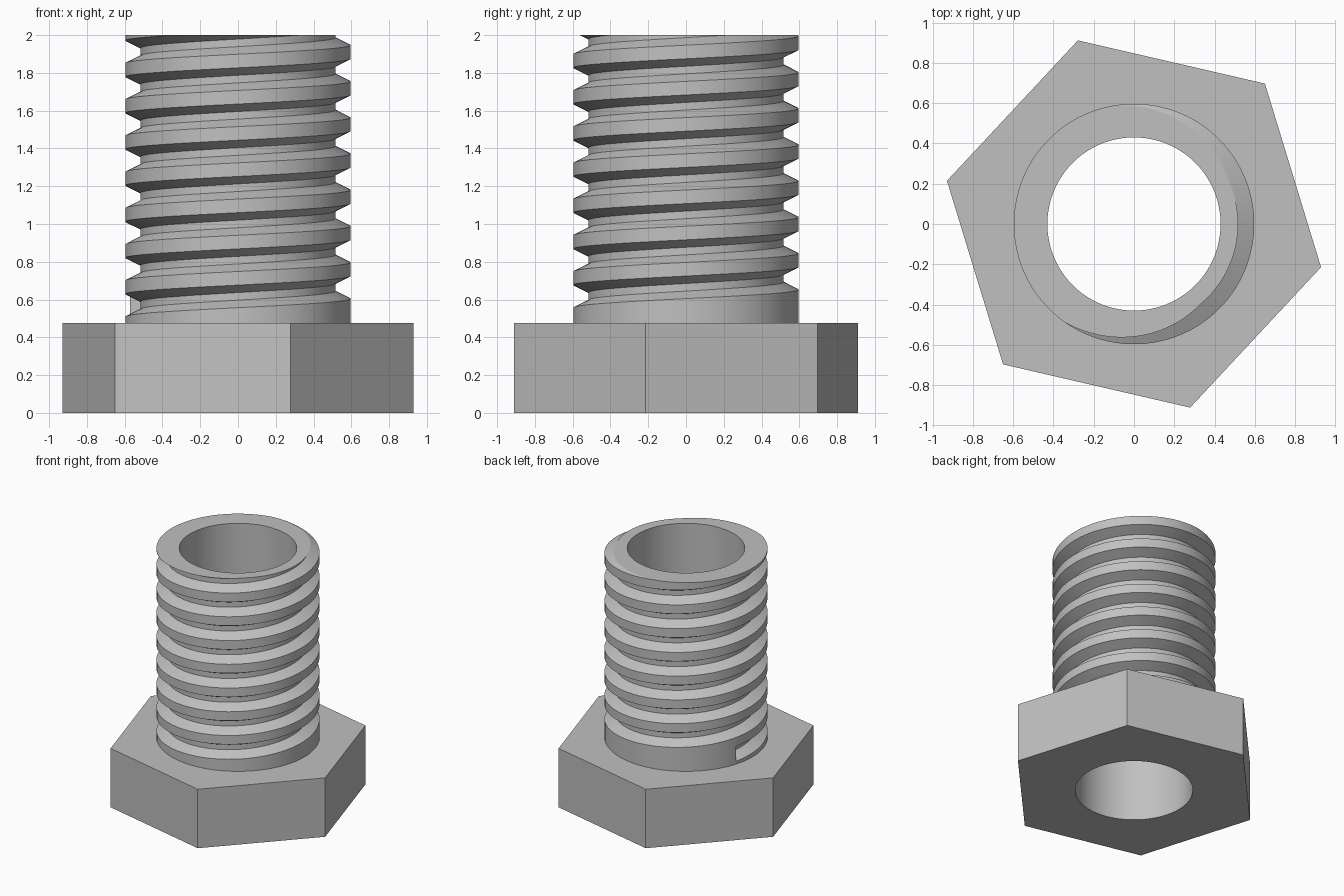
import bpy, bmesh, math
from mathutils import Vector

if "Cube" in bpy.data.objects:
    bpy.data.objects.remove(bpy.data.objects["Cube"])

HEAD_TOP, TOP = 0.476, 2.0
BORE, ROOT, CREST = 0.43, 0.517, 0.597
HEX_R, HEX_TURN = 0.953, math.radians(-13)
PITCH, SEG, TURNS = 0.1917, 96, 9
START = math.radians(163)          # where the thread groove begins
CREST_TOP_START = 0.500            # height of the crest's upper edge there

steel = bpy.data.materials.new("steel grey")
steel.diffuse_color = (0.53, 0.53, 0.53, 1)
steel.use_nodes = True
steel.node_tree.nodes["Principled BSDF"].inputs["Base Color"].default_value = steel.diffuse_color


def polar(r, a, z):
    return (r * math.cos(a), r * math.sin(a), z)


def ring(bm, r, z, n, turn=0.0):
    """Closed loop of vertices; returns vertices and edges."""
    vs = [bm.verts.new(polar(r, turn + 2 * math.pi * i / n, z)) for i in range(n)]
    return vs, [bm.edges.new((vs[i], vs[(i + 1) % n])) for i in range(n)]


def wall(bm, low, high, inward=False):
    n = len(low)
    for i in range(n):
        j = (i + 1) % n
        quad = [low[i], low[j], high[j], high[i]]
        bm.faces.new(quad[::-1] if inward else quad)


def cap(bm, edges, up):
    """Fill the area between two loops, facing up or down."""
    res = bmesh.ops.triangle_fill(bm, edges=edges, use_beauty=True, normal=(0, 0, up))
    for f in res["geom"]:
        if isinstance(f, bmesh.types.BMFace):
            f.normal_update()
            if f.normal.z * up < 0:
                f.normal_flip()


def finish(bm, name):
    me = bpy.data.meshes.new(name)
    bm.to_mesh(me)
    bm.free()
    ob = bpy.data.objects.new(name, me)
    me.materials.append(steel)
    bpy.context.collection.objects.link(ob)
    bpy.ops.object.select_all(action="DESELECT")
    ob.select_set(True)
    bpy.context.view_layer.objects.active = ob
    bpy.ops.object.shade_smooth_by_angle(angle=math.radians(20))


# Hexagonal head with openings for the bore and the shank
bm = bmesh.new()
low, low_e = ring(bm, HEX_R, 0, 6, HEX_TURN)
high, high_e = ring(bm, HEX_R, HEAD_TOP, 6, HEX_TURN)
hole_e = ring(bm, BORE, 0, SEG, START)[1]
seat_e = ring(bm, CREST, HEAD_TOP, SEG, START)[1]
wall(bm, low, high)
cap(bm, low_e + hole_e, -1)
cap(bm, high_e + seat_e, 1)
finish(bm, "hex_head")

# Threaded shank: crest, upper flank, root and lower flank swept up a helix
bm = bmesh.new()
profile = [(CREST, -0.072), (CREST, 0), (ROOT, 0.04), (ROOT, 0.08)]
count = SEG * TURNS
cols = []
for i in range(count + 1):
    a = START + 2 * math.pi * i / SEG
    z = CREST_TOP_START + PITCH * i / SEG
    cols.append([bm.verts.new(polar(r, a, z + dz)) for r, dz in profile])
collar = [bm.verts.new(polar(CREST, START + 2 * math.pi * i / SEG, HEAD_TOP))
          for i in range(SEG + 1)]
for i in range(count):
    a, b = cols[i], cols[i + 1]
    # first turn: the crest runs down to the head as a plain collar
    lo = (collar[i], collar[i + 1]) if i < SEG else (a[0], b[0])
    bm.faces.new((lo[0], lo[1], b[1], a[1]))
    if i + 1 + SEG <= count:
        for k in (1, 2):
            bm.faces.new((a[k], b[k], b[k + 1], a[k + 1]))
        bm.faces.new((a[3], b[3], cols[i + 1 + SEG][0], cols[i + SEG][0]))

# End wall of the groove
bm.faces.new((cols[0][1], cols[0][2], cols[0][3], cols[SEG][0]))

# Bore
wall(bm, ring(bm, BORE, 0, SEG, START)[0], ring(bm, BORE, TOP + 0.1, SEG, START)[0], True)

# Flat top cut across the thread
bmesh.ops.delete(bm, geom=[v for v in bm.verts if not v.link_faces], context="VERTS")
bmesh.ops.remove_doubles(bm, verts=bm.verts[:], dist=1e-5)
bmesh.ops.bisect_plane(bm, geom=bm.verts[:] + bm.edges[:] + bm.faces[:], dist=1e-5,
                       plane_co=(0, 0, TOP), plane_no=(0, 0, 1), clear_outer=True)
rim = [e for e in bm.edges if all(abs(v.co.z - TOP) < 1e-4 for v in e.verts)]
cap(bm, rim, 1)
finish(bm, "threaded_shank")
